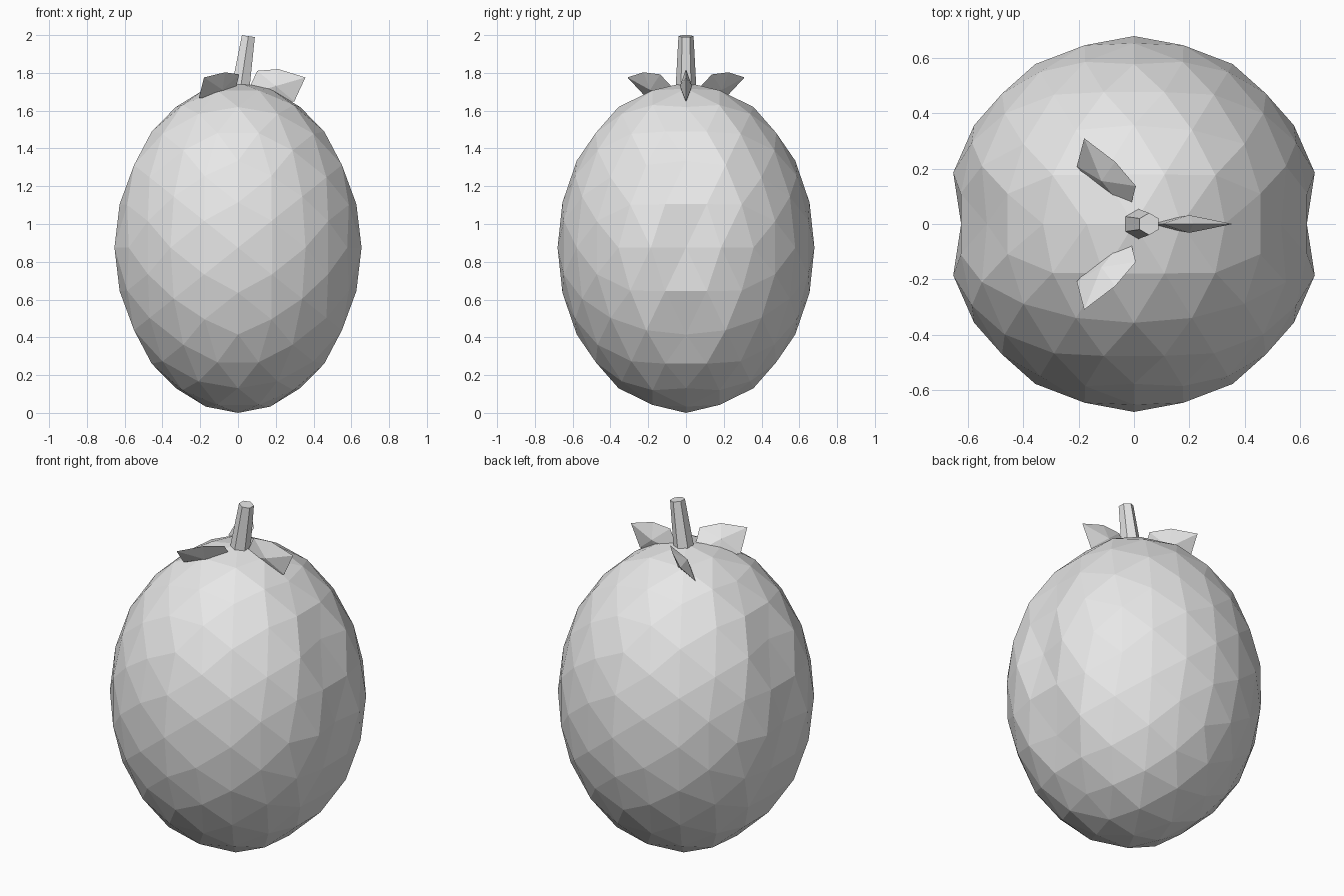
import bpy, bmesh, math
from mathutils import Vector, Matrix

if "Cube" in bpy.data.objects:
    bpy.data.objects.remove(bpy.data.objects["Cube"])

grey = bpy.data.materials.new("plain grey")
grey.diffuse_color = (0.8, 0.8, 0.8, 1)
grey.use_nodes = True
grey.node_tree.nodes["Principled BSDF"].inputs["Base Color"].default_value = grey.diffuse_color


def finish(name, bm):
    bmesh.ops.recalc_face_normals(bm, faces=bm.faces[:])
    me = bpy.data.meshes.new(name)
    bm.to_mesh(me)
    bm.free()
    me.materials.append(grey)
    ob = bpy.data.objects.new(name, me)
    bpy.context.collection.objects.link(ob)
    return ob


def hull(bm, points):
    verts = [bm.verts.new(p) for p in points]
    bmesh.ops.convex_hull(bm, input=verts)


# fruit body: twice-subdivided icosahedron, stretched, with a groove along y = 0
bm = bmesh.new()
t = (1 + math.sqrt(5)) / 2
pts = []
for a in (-1, 1):
    for b in (-t, t):
        pts += [(a, 0, b), (0, b, a), (b, a, 0)]
hull(bm, [Vector(p).normalized() for p in pts])
for _ in range(2):
    bmesh.ops.subdivide_edges(bm, edges=bm.edges[:], cuts=1, use_grid_fill=True)
    for v in bm.verts:
        v.co.normalize()
for v in bm.verts:
    x, y, z = v.co
    y *= 0.68
    groove = 1 - 0.08 * max(0, 1 - abs(y) / 0.18)
    v.co = (x * 0.68 * groove, y, 0.875 + z * 0.875)
finish("fruit_body", bm)

# leaning, tapered six-sided stem
bm = bmesh.new()
bmesh.ops.create_cone(bm, cap_ends=True, segments=6, radius1=0.055, radius2=0.04, depth=0.28)
bmesh.ops.transform(bm, verts=bm.verts[:],
                    matrix=Matrix.Translation((0.034, 0, 1.856)) @ Matrix.Rotation(0.15, 4, 'Y'))
finish("stem", bm)


# thin leaves: six-sided rim (three offsets and their opposites) with a ridge on both sides
def leaf(name, centre, rim):
    c = Vector(centre)
    rim = [Vector(r) for r in rim]
    side = rim[0].cross(rim[1]).normalized() * 0.032
    bm = bmesh.new()
    hull(bm, [c + s * r for r in rim + [side] for s in (1, -1)])
    finish(name, bm)


leaf("leaf_side", (0.2, 0, 1.73), [(0.157, 0, 0.046), (0.014, 0, 0.09), (-0.098, 0, 0.081)])
for s, name in ((1, "leaf_back"), (-1, "leaf_front")):
    leaf(name, (-0.1, 0.173 * s, 1.73),
         [(-0.08, 0.137 * s, 0.046), (0.032, 0.052 * s, 0.073), (0.107, -0.036 * s, 0.062)])
